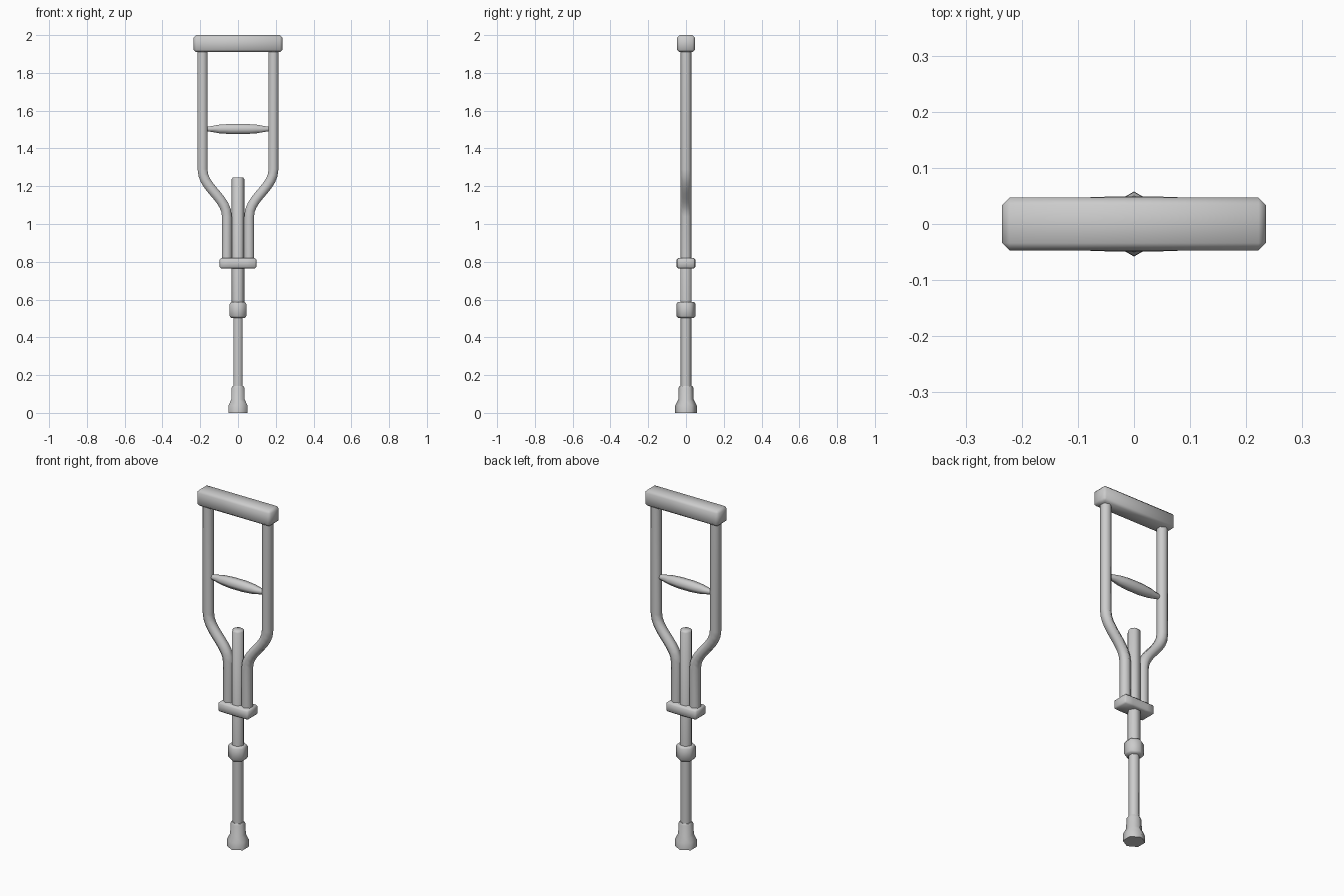
import bpy, bmesh, math
from mathutils import Vector
from mathutils.geometry import interpolate_bezier

cube = bpy.data.objects.get("Cube")
if cube:
    bpy.data.objects.remove(cube, do_unlink=True)

GREY = (0.6, 0.6, 0.6, 1.0)
mat = bpy.data.materials.new("light grey")
mat.use_nodes = True
mat.diffuse_color = GREY
mat.node_tree.nodes["Principled BSDF"].inputs["Base Color"].default_value = GREY

Y = Vector((0, 1, 0))
SIDES = 6


def finish(name, bm, angle=62):
    bmesh.ops.recalc_face_normals(bm, faces=bm.faces)
    mesh = bpy.data.meshes.new(name)
    bm.to_mesh(mesh)
    bm.free()
    mesh.materials.append(mat)
    mesh.shade_smooth()
    mesh.set_sharp_from_angle(angle=math.radians(angle))
    obj = bpy.data.objects.new(name, mesh)
    bpy.context.collection.objects.link(obj)
    return obj


def sweep(name, path, radii, phase=0.0, angle=62):
    """Capped six-sided tube along a path in the xz plane."""
    bm = bmesh.new()
    path = [Vector(p) for p in path]
    rings = []
    for i, (c, r) in enumerate(zip(path, radii)):
        tangent = (path[min(i + 1, len(path) - 1)] - path[max(i - 1, 0)]).normalized()
        n = Y.cross(tangent)
        ring = []
        for k in range(SIDES):
            a = phase + k * math.tau / SIDES
            ring.append(bm.verts.new(c + r * (math.sin(a) * n + math.cos(a) * Y)))
        rings.append(ring)
    for lo, hi in zip(rings, rings[1:]):
        for k in range(SIDES):
            j = (k + 1) % SIDES
            bm.faces.new((lo[k], lo[j], hi[j], hi[k]))
    bm.faces.new(rings[0])
    bm.faces.new(rings[-1])
    return finish(name, bm, angle)


def turned(name, profile, phase=0.0, angle=62):
    """Six-sided upright part from (radius, height) pairs."""
    return sweep(name, [(0, 0, z) for r, z in profile], [r for r, z in profile], phase, angle)


def block(name, outline, z0, z1, chamfer):
    """Extruded outline with every edge chamfered."""
    bm = bmesh.new()
    base = bm.faces.new([bm.verts.new((x, y, z0)) for x, y in outline])
    top = bmesh.ops.extrude_face_region(bm, geom=[base])["geom"]
    bmesh.ops.translate(bm, vec=(0, 0, z1 - z0),
                        verts=[v for v in top if isinstance(v, bmesh.types.BMVert)])
    bmesh.ops.recalc_face_normals(bm, faces=bm.faces)
    bmesh.ops.bevel(bm, geom=bm.edges[:], offset=chamfer, segments=1,
                    affect='EDGES', profile=0.5)
    return finish(name, bm, 50)


# Underarm pad
block("underarm_pad", [(-.235, -.047), (.235, -.047), (.235, .047), (-.235, .047)],
      1.91, 2.0, .013)

# Bent side tubes
for name, side in (("left_side_tube", 1), ("right_side_tube", -1)):
    bend = interpolate_bezier(Vector((side * .188, 0, 1.29)), Vector((side * .188, 0, 1.19)),
                              Vector((side * .059, 0, 1.14)), Vector((side * .059, 0, 1.04)), 10)
    path = [(side * .188, 0, 1.925)] + list(bend) + [(side * .059, 0, .79)]
    sweep(name, path, [.03] * len(path))

# Hand grip, swelling toward the middle
grip = [(.17, .012), (.15, .016), (.10, .026), (.04, .031)]
grip = [(-x, r) for x, r in grip] + grip[::-1]
sweep("hand_grip", [(x, 0, 1.503) for x, r in grip], [r for x, r in grip])

# Telescoping shaft
turned("upper_shaft", [(.034, .53), (.034, 1.237), (.027, 1.246)], math.pi / 6)
turned("lower_shaft", [(.029, .08), (.029, .55)])

# Clamp joining the tubes to the shaft
block("tube_clamp", [(-.097, -.047), (-.04, -.049), (.04, -.049), (.097, -.047),
                     (.097, .047), (.04, .049), (-.04, .049), (-.097, .047)],
      .765, .82, .008)

# Adjustment collar
turned("adjustment_collar", [(.043, .503), (.051, .513), (.051, .577), (.043, .587)])

# Rubber foot
turned("rubber_foot", [(.058, 0), (.057, .04), (.041, .072), (.039, .132), (.034, .142)], 0, 61)
